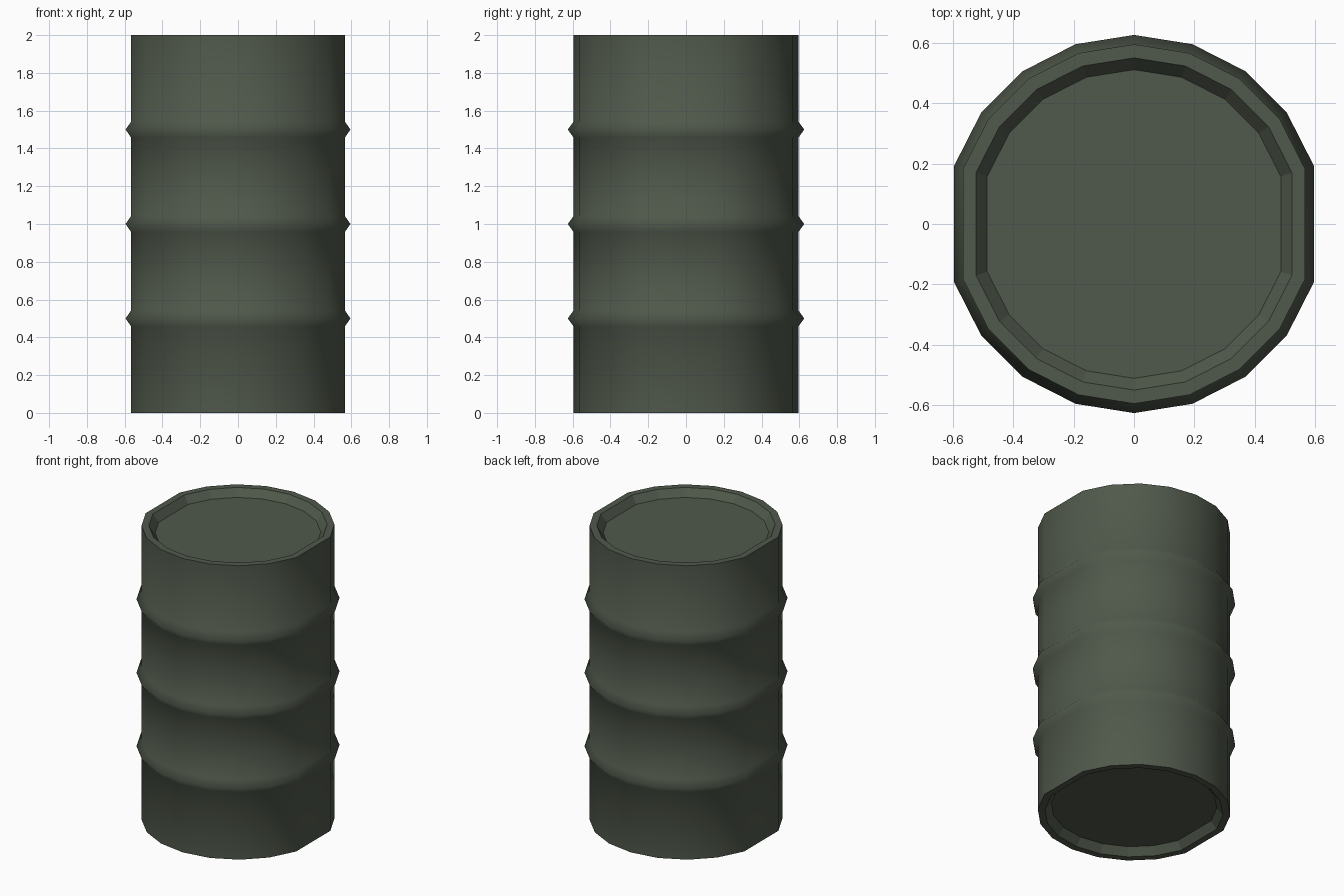
import bpy, bmesh
from math import cos, sin, radians

if "Cube" in bpy.data.objects:
    bpy.data.objects.remove(bpy.data.objects["Cube"])

# Ring of 18 directions: a 20-gon with its two x-extreme corners cut off
ANGLES = [radians(18 * i) for i in range(20) if i not in (0, 10)]

# Profile (radius, z) from bottom lid, over the rim, up the ribbed wall, to the top lid
BODY, RIM, LID, RIB = 0.595, 0.55, 0.511, 0.626
profile = [(LID, 0.05), (RIM, 0.0), (BODY, 0.0)]
for zc in (0.5, 1.0, 1.5):
    profile += [(BODY, zc - 0.042), (RIB, zc), (BODY, zc + 0.042)]
profile += [(BODY, 2.0), (RIM, 2.0), (LID, 1.95)]

bm = bmesh.new()
rings = [[bm.verts.new((r * cos(a), r * sin(a), z)) for a in ANGLES] for r, z in profile]
n = len(ANGLES)
for k, (low, high) in enumerate(zip(rings, rings[1:])):
    for i in range(n):
        j = (i + 1) % n
        face = bm.faces.new((low[i], low[j], high[j], high[i]))
        # Outer wall is smooth, rims stay flat
        face.smooth = 2 <= k <= len(rings) - 4

# Recessed lids
bm.faces.new(rings[0][::-1])
bm.faces.new(rings[-1])
bmesh.ops.recalc_face_normals(bm, faces=bm.faces)

mesh = bpy.data.meshes.new("barrel")
bm.to_mesh(mesh)
bm.free()
barrel = bpy.data.objects.new("barrel", mesh)
bpy.context.collection.objects.link(barrel)

# Dark olive paint
paint = bpy.data.materials.new("olive_paint")
paint.diffuse_color = (0.08, 0.098, 0.07, 1)
paint.use_nodes = True
paint.node_tree.nodes["Principled BSDF"].inputs["Base Color"].default_value = paint.diffuse_color
mesh.materials.append(paint)
